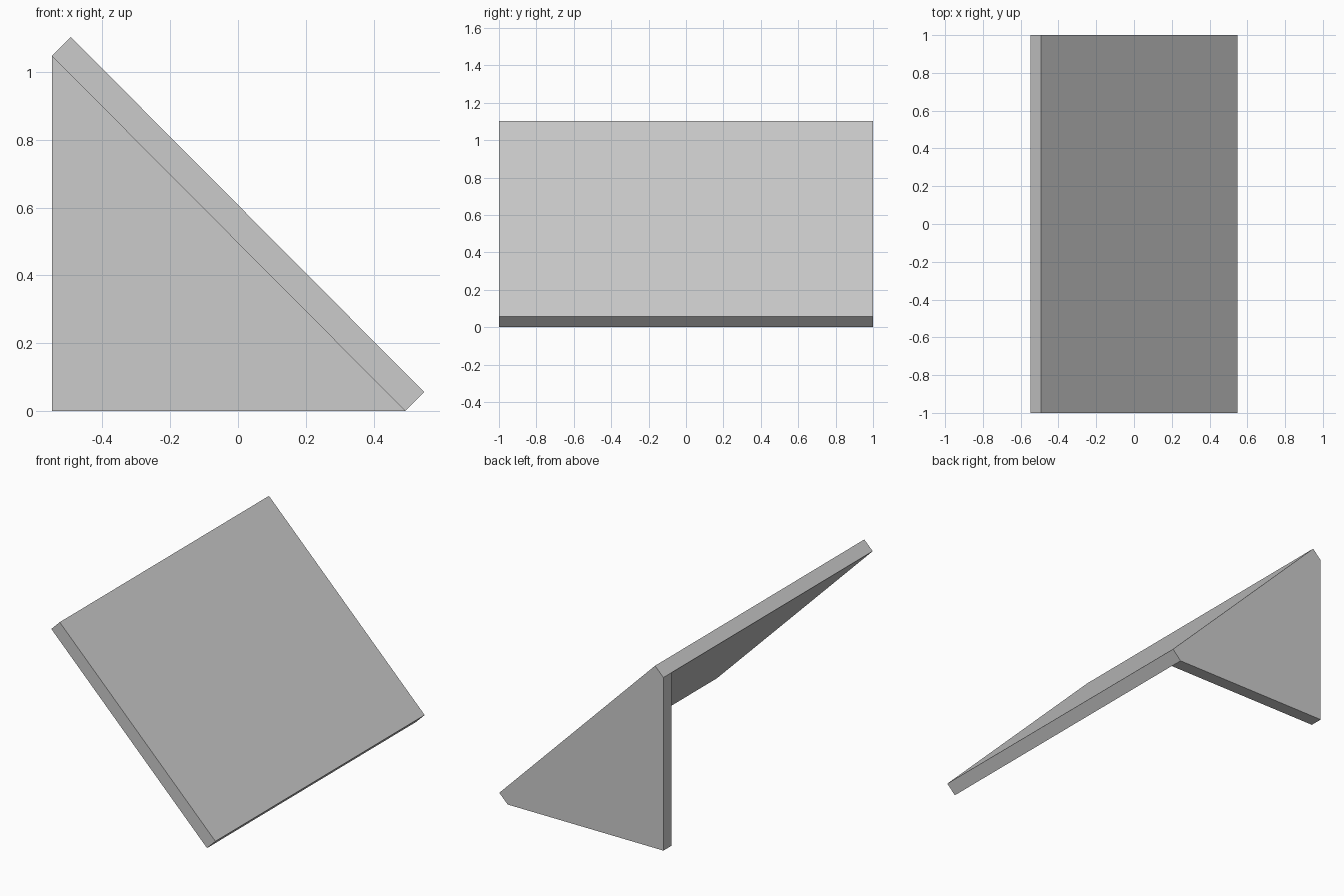
import bpy, bmesh

if "Cube" in bpy.data.objects:
    bpy.data.objects.remove(bpy.data.objects["Cube"])

def extrude_profile(name, profile, y0, y1):
    """Extrude an (x, z) outline along y into a closed solid."""
    bm = bmesh.new()
    face = bm.faces.new([bm.verts.new((x, y0, z)) for x, z in profile])
    ext = bmesh.ops.extrude_face_region(bm, geom=[face])
    moved = [v for v in ext["geom"] if isinstance(v, bmesh.types.BMVert)]
    bmesh.ops.translate(bm, verts=moved, vec=(0, y1 - y0, 0))
    bmesh.ops.recalc_face_normals(bm, faces=bm.faces)
    mesh = bpy.data.meshes.new(name)
    bm.to_mesh(mesh)
    bm.free()
    obj = bpy.data.objects.new(name, mesh)
    bpy.context.collection.objects.link(obj)
    return obj

top = (-0.549, 1.047)      # upper corner of the slab underside
foot = (0.493, 0.0)        # lower corner of the slab underside
d = 0.056                  # slab thickness of 0.08 at 45 degrees

# sloping slab
extrude_profile("sloped_panel",
                [top, foot, (foot[0] + d, foot[1] + d), (top[0] + d, top[1] + d)],
                -1.0, 1.0)

# triangular support under the back end
extrude_profile("triangular_support", [(top[0], 0.0), foot, top], 0.922, 1.0)
